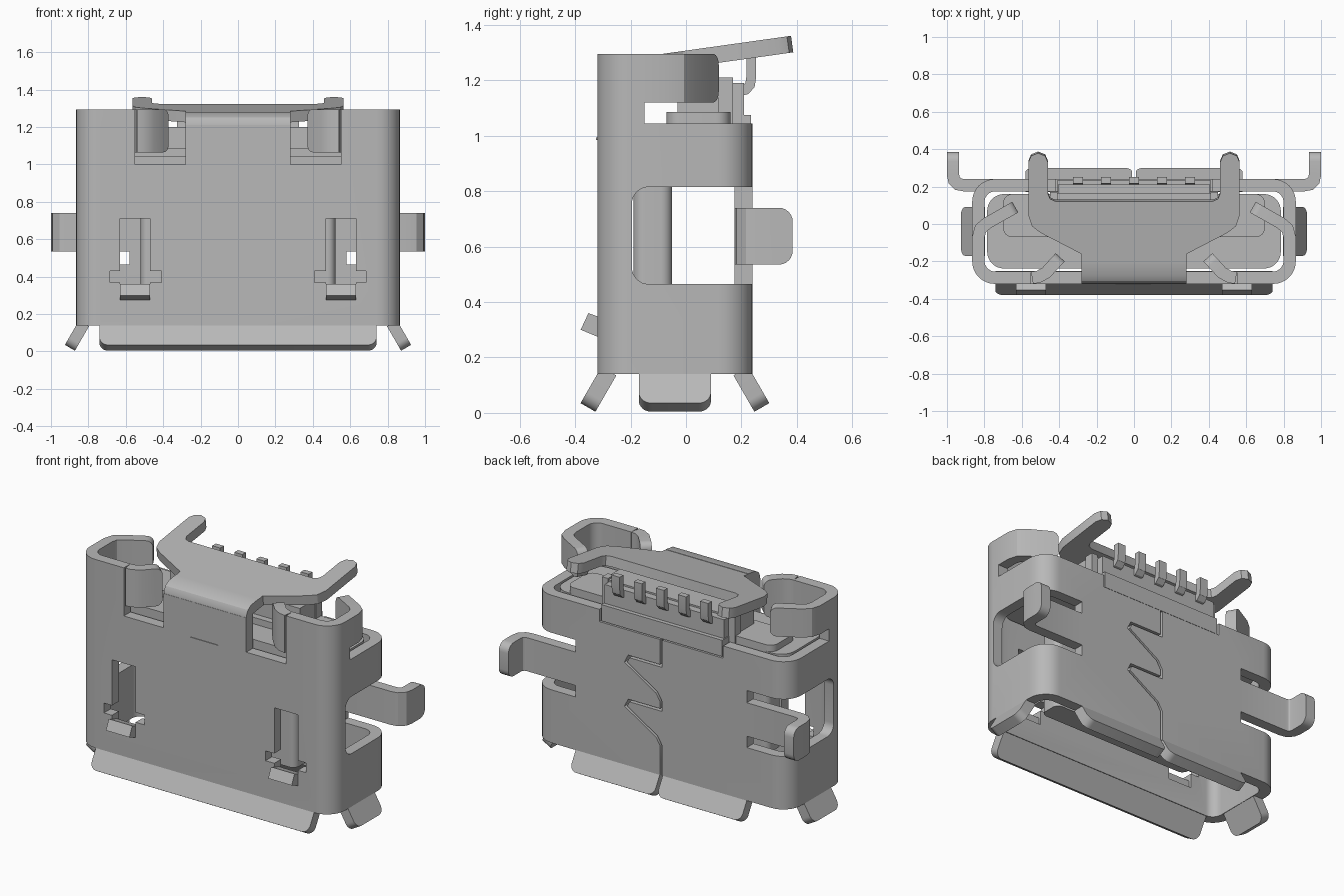
import bpy, bmesh
from math import sin, cos, pi, radians
from mathutils import Vector, Matrix

if "Cube" in bpy.data.objects:
    bpy.data.objects.remove(bpy.data.objects["Cube"])

metal = bpy.data.materials.new("grey metal")
metal.use_nodes = True
GREY = (0.48, 0.48, 0.48, 1)
metal.diffuse_color = GREY
metal.node_tree.nodes["Principled BSDF"].inputs["Base Color"].default_value = GREY


def place(a, b, d, axis):
    """Map profile coordinates and depth to space, extruding along axis."""
    return {"z": (a, b, d), "x": (d, a, b), "y": (a, d, b)}[axis]


def finish(bm, name, mat=None):
    if mat:
        bm.transform(mat)
    bmesh.ops.recalc_face_normals(bm, faces=bm.faces)
    mesh = bpy.data.meshes.new(name)
    bm.to_mesh(mesh)
    bm.free()
    mesh.materials.append(metal)
    ob = bpy.data.objects.new(name, mesh)
    bpy.context.collection.objects.link(ob)
    return ob


def prism(name, pts, d0, d1, axis="z", mat=None):
    bm = bmesh.new()
    rings = [[bm.verts.new(place(a, b, d, axis)) for a, b in pts] for d in (d0, d1)]
    n = len(pts)
    for ring in rings:
        bm.faces.new(ring)
    for i in range(n):
        j = (i + 1) % n
        bm.faces.new((rings[0][i], rings[0][j], rings[1][j], rings[1][i]))
    return finish(bm, name, mat)


def rounded(a0, a1, b0, b1, r, seg=8):
    """Rounded rectangle outline; r is one radius or four, from lower left."""
    r = r if isinstance(r, tuple) else (r,) * 4
    pts = []
    for k, (a, b, sa, sb) in enumerate(((a0, b0, 1, 1), (a1, b0, -1, 1), (a1, b1, -1, -1), (a0, b1, 1, -1))):
        if r[k] == 0:
            pts.append((a, b))
            continue
        for i in range(seg + 1):
            t = pi + k * pi / 2 + i / seg * pi / 2
            pts.append((a + sa * r[k] + r[k] * cos(t), b + sb * r[k] + r[k] * sin(t)))
    return pts


def box(name, x0, x1, y0, y1, z0, z1):
    return prism(name, [(x0, y0), (x1, y0), (x1, y1), (x0, y1)], z0, z1)


def ribbon(name, path, t, d0, d1, axis="z", r=0, mirror=1):
    """Bent strip of thickness t following a path; r rounds its free end."""
    p = [Vector((a * mirror, b)) for a, b in path]
    bm = bmesh.new()
    rows = []
    for i, q in enumerate(p):
        u = (q - p[i - 1]).normalized() if i else (p[1] - q).normalized()
        v = (p[i + 1] - q).normalized() if i < len(p) - 1 else u
        m = Vector((-(u + v).y, (u + v).x)).normalized()
        m *= t / 2 / max(0.3, m.dot(Vector((-u.y, u.x))))
        rows.append([bm.verts.new(place(*(q + s * m), d, axis))
                     for s, d in ((-1, d0), (1, d0), (1, d1), (-1, d1))])
    for k, l in zip(rows, rows[1:]):
        for i in range(4):
            j = (i + 1) % 4
            bm.faces.new((k[i], k[j], l[j], l[i]))
    bm.faces.new(rows[0])
    bm.faces.new(rows[-1])
    if r:
        e = rows[-1]
        edges = [bm.edges.get((e[0], e[1])), bm.edges.get((e[2], e[3]))]
        bmesh.ops.bevel(bm, geom=edges, offset=r, segments=6, profile=0.5, affect="EDGES")
    return finish(bm, name)


def cut(ob, cutter):
    mod = ob.modifiers.new("cut", "BOOLEAN")
    mod.object, mod.operation, mod.solver = cutter, "DIFFERENCE", "EXACT"
    bpy.context.view_layer.objects.active = ob
    bpy.ops.object.modifier_apply(modifier=mod.name)
    bpy.data.objects.remove(cutter)


# Shell: rounded tube, then openings
T = 0.065
shell = prism("shell", rounded(-0.865, 0.865, -0.32, 0.24, 0.12), 0.14, 1.295)
cut(shell, prism("cutter", rounded(-0.8, 0.8, -0.255, 0.175, 0.06), 0, 1.5))
cut(shell, box("cutter", -1, 1, -0.15, 0.5, 1.045, 1.5))
cut(shell, box("cutter", -0.29, 0.29, -0.5, 0, 1.21, 1.5))
cut(shell, box("cutter", -0.42, 0.42, 0.1, 0.5, 0.97, 1.5))
for s in (1, -1):
    xs = lambda a, b: (min(a * s, b * s), max(a * s, b * s))
    cut(shell, box("cutter", *xs(0.28, 0.55), -0.5, -0.1, 1.0, 1.5))
    cut(shell, prism("cutter", rounded(-0.195, 0.5, 0.465, 0.815, (0.06, 0, 0, 0.06)), *xs(0.58, 1.2), "x"))
    cut(shell, box("cutter", *xs(0.47, 0.63), -0.5, -0.2, 0.28, 0.71))
    cut(shell, box("cutter", *xs(0.41, 0.685), -0.5, -0.2, 0.37, 0.43))

# Interlocking seam in the back wall
seam = [(0, 1.1), (0, 0.81), (0.22, 0.81), (0.24, 0.77), (0.03, 0.64), (0, 0.59),
        (0, 0.54), (0.22, 0.54), (0.24, 0.5), (0.03, 0.37), (0, 0.32), (0, 0)]
cut(shell, ribbon("cutter", seam, 0.014, 0.1, 0.4, "y"))


# Flared lips around the mouth: plates hinged at the lower rim
def lip(name, w, x, y, turn):
    mat = (Matrix.Translation((x, y, 0.14)) @ Matrix.Rotation(turn, 4, "Z")
           @ Matrix.Rotation(radians(-30), 4, "X"))
    prism(name, rounded(-w / 2, w / 2, -0.121, 0.03, (0.045, 0.045, 0, 0)), 0, 0.062, "y", mat)


lip("front_lip", 1.48, 0, -0.32, 0)
for s, side in ((1, "left"), (-1, "right")):
    lip(side + "_lip", 0.26, 0.865 * s, -0.04, s * pi / 2)
    lip(side + "_back_lip", 0.57, 0.295 * s, 0.24, pi)

    # Mounting tab
    ribbon(side + "_mounting_tab", [(0.58, 0.2075), (0.91, 0.2075), (0.94, 0.213), (0.961, 0.233),
           (0.967, 0.26), (0.967, 0.385)], T, 0.535, 0.74, r=0.05, mirror=s)

    # Curled upper ends of the shell
    ribbon(side + "_front_curl", [(0.545, -0.2875), (0.51, -0.282), (0.47, -0.26), (0.395, -0.178)],
           T, 1.065, 1.295, r=0.04, mirror=s)
    ribbon(side + "_back_curl", [(0.8325, -0.155), (0.8325, -0.07), (0.82, -0.025), (0.785, 0.005),
           (0.635, 0.09)], T, 1.12, 1.295, r=0.04, mirror=s)

    # Small latch below each front slot
    lo, hi = sorted((0.47 * s, 0.63 * s))
    prism(side + "_latch", [(-0.38, 0.3), (-0.352, 0.36), (-0.27, 0.33), (-0.27, 0.27), (-0.32, 0.275)],
          lo, hi, "x")
    # Posts beside the contact block
    lo, hi = sorted((0.41 * s, 0.45 * s))
    box(side + "_post", lo, hi, 0.115, 0.17, 1.04, 1.21)

# Top cover: bent up from the front wall, with two rear arms
ribbon("cover_bend", [(-0.2875, 1.2), (-0.2875, 1.215), (-0.28, 1.23), (-0.262, 1.241), (-0.2, 1.25)],
       0.062, -0.28, 0.28, "x")
half = [(0.28, -0.25), (0.28, -0.16), (0.50, -0.045), (0.545, -0.01), (0.565, 0.05), (0.565, 0.335),
        (0.55, 0.37), (0.513, 0.385), (0.475, 0.37), (0.46, 0.335), (0.46, 0.165), (0.448, 0.137), (0.42, 0.125)]
outline = half + [(-x, y) for x, y in reversed(half)]
tilt = Matrix.Translation((0, -0.25, 1.272)) @ Matrix.Rotation(radians(8), 4, "X") @ Matrix.Translation((0, 0.25, 0))
prism("top_cover", outline, -0.06, 0, mat=tilt)

# Insulator: base, step, contact block and tongue
base = rounded(-0.785, 0.785, -0.238, 0.16, 0.09)
prism("insulator_base", base, 0.86, 1.045)
prism("insulator_step", rounded(-0.7, 0.7, -0.07, 0.16, 0.05), 1.04, 1.085)
box("contact_block", -0.44, 0.44, -0.03, 0.165, 1.04, 1.2)
box("rear_block", -0.405, 0.405, 0.1, 0.21, 0.975, 1.19)
box("rear_ledge", -0.41, 0.41, 0.1, 0.235, 0.975, 1.075)
prism("tongue", rounded(-0.52, 0.52, -0.19, -0.05, 0.04), 0.3, 0.9)
box("front_mark", -0.1, 0.09, -0.324, -0.315, 0.985, 0.993)

# Five contact pins
for i in range(5):
    x = (i - 2) * 0.15
    ribbon("contact_pin", [(0.15, 1.16), (0.19, 1.16), (0.215, 1.166), (0.231, 1.183), (0.235, 1.21),
           (0.235, 1.285)], 0.035, x - 0.027, x + 0.027, "x")

# Smooth the rounded surfaces, keep the folds crisp
bpy.ops.object.select_all(action="DESELECT")
for ob in bpy.context.collection.objects:
    if ob.type == "MESH" and metal.name in ob.data.materials:
        ob.select_set(True)
bpy.context.view_layer.objects.active = shell
bpy.ops.object.shade_smooth_by_angle(angle=radians(32))
